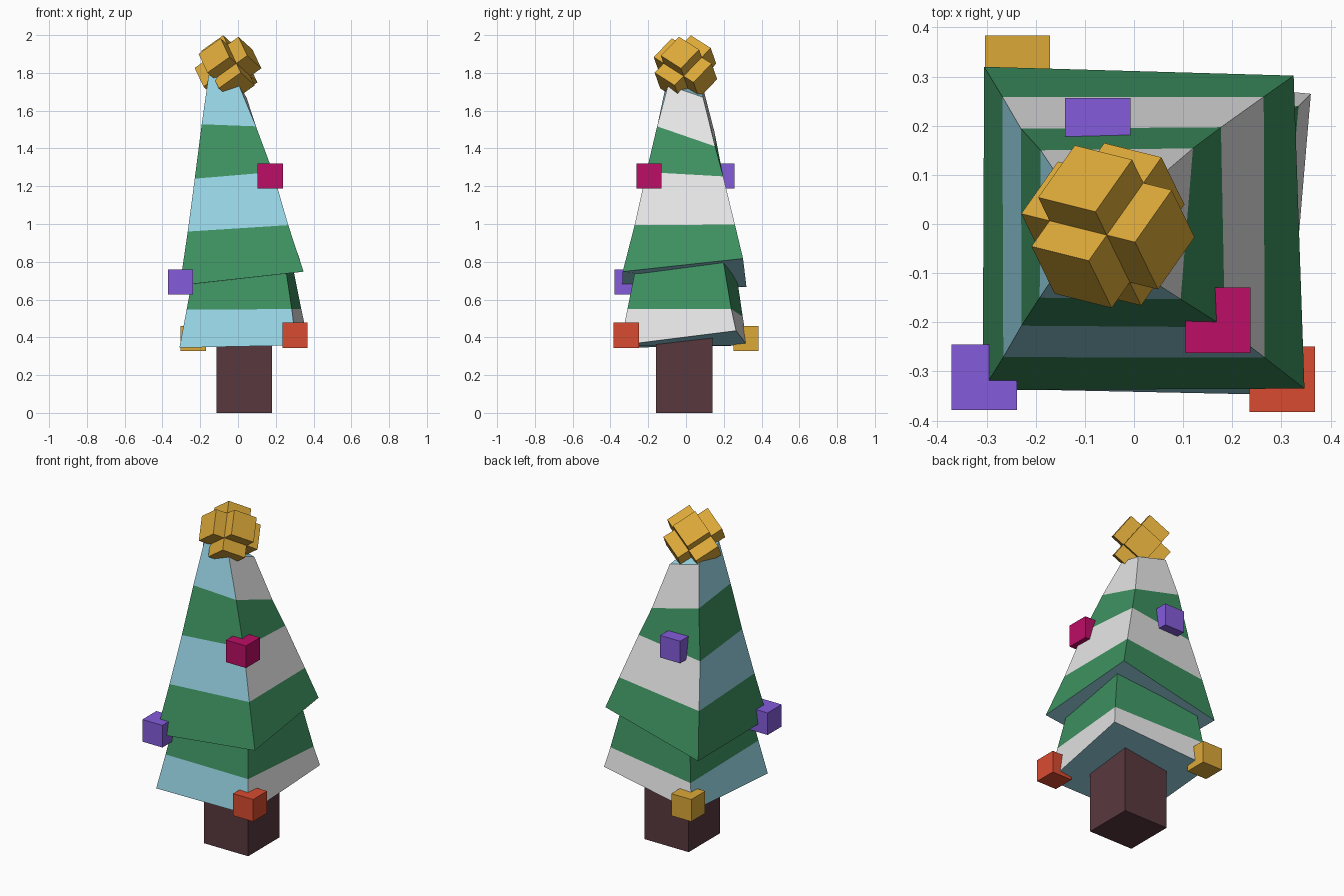
import bpy, bmesh
from mathutils import Vector, Matrix

if "Cube" in bpy.data.objects:
    bpy.data.objects.remove(bpy.data.objects["Cube"])


def lin(c):
    c /= 255
    return c / 12.92 if c <= 0.04045 else ((c + 0.055) / 1.055) ** 2.4


def mat(name, r, g, b):
    m = bpy.data.materials.new(name)
    m.diffuse_color = (lin(r), lin(g), lin(b), 1)
    m.use_nodes = True
    m.node_tree.nodes["Principled BSDF"].inputs["Base Color"].default_value = m.diffuse_color
    return m


BLUE = mat("pale_blue", 152, 214, 230)
WHITE = mat("snow_white", 234, 234, 234)
GREEN = mat("pine_green", 62, 146, 97)
BROWN = mat("bark_brown", 89, 57, 63)
GOLD = mat("gold", 220, 169, 57)
RED = mat("red", 217, 75, 48)
PURPLE = mat("purple", 132, 92, 219)
PINK = mat("magenta", 188, 14, 102)


def finish(name, bm, mats):
    bmesh.ops.recalc_face_normals(bm, faces=bm.faces)
    me = bpy.data.meshes.new(name)
    bm.to_mesh(me)
    bm.free()
    for m in mats:
        me.materials.append(m)
    ob = bpy.data.objects.new(name, me)
    bpy.context.collection.objects.link(ob)
    return ob


def box(name, centre, size, m, rot=Matrix.Identity(4)):
    bm = bmesh.new()
    bmesh.ops.create_cube(bm, size=1, matrix=Matrix.Translation(centre) @ rot @ Matrix.Diagonal((*size, 1)))
    return finish(name, bm, [m])


def tier(name, rings, first_green):
    """Crooked four-sided cone; ring corners run front-left, front-right, back-right, back-left."""
    bm = bmesh.new()
    rows = [[bm.verts.new(p) for p in ring] for ring in rings]
    for k in range(len(rows) - 1):
        for i in range(4):
            j = (i + 1) % 4
            f = bm.faces.new((rows[k][i], rows[k][j], rows[k + 1][j], rows[k + 1][i]))
            green = (k % 2 == 0) == first_green
            # front and left stripes are blue, right and back stripes white
            f.material_index = 2 if green else (0 if i in (0, 3) else 1)
    bm.faces.new(rows[0][::-1])
    bm.faces.new(rows[-1])
    finish(name, bm, [BLUE, WHITE, GREEN])


# trunk
box("trunk", (0.032, -0.01, 0.25), (0.294, 0.298, 0.5), BROWN)

# foliage tiers
tier("lower_tier", [
    [(-0.31, -0.335, 0.345), (0.308, -0.348, 0.358), (0.36, 0.265, 0.435), (-0.265, 0.325, 0.357)],
    [(-0.272, -0.30, 0.546), (0.285, -0.31, 0.55), (0.335, 0.24, 0.55), (-0.24, 0.30, 0.51)],
    [(-0.215, -0.25, 0.85), (0.24, -0.25, 0.85), (0.275, 0.19, 0.85), (-0.20, 0.25, 0.85)],
], False)
tier("upper_tier", [
    [(-0.308, -0.338, 0.675), (0.347, -0.335, 0.748), (0.325, 0.302, 0.817), (-0.305, 0.32, 0.667)],
    [(-0.266, -0.271, 0.96), (0.266, -0.272, 0.994), (0.264, 0.259, 0.997), (-0.268, 0.259, 0.935)],
    [(-0.229, -0.207, 1.24), (0.185, -0.21, 1.275), (0.177, 0.197, 1.252), (-0.23, 0.194, 1.20)],
    [(-0.192, -0.15, 1.528), (0.095, -0.153, 1.517), (0.12, 0.154, 1.411), (-0.19, 0.15, 1.49)],
    [(-0.155, -0.095, 1.79), (0.005, -0.095, 1.735), (0.045, 0.09, 1.671), (-0.15, 0.09, 1.722)],
], True)

# cube ornaments
for name, c, m in [
    ("magenta_ornament", (0.171, -0.196, 1.254), PINK),
    ("left_purple_ornament", (-0.305, -0.312, 0.693), PURPLE),
    ("red_ornament", (0.302, -0.316, 0.411), RED),
    ("gold_ornament", (-0.237, 0.317, 0.394), GOLD),
    ("back_purple_ornament", (-0.074, 0.190, 1.254), PURPLE),
]:
    box(name, c, (0.133,) * 3, m)

# tree topper: three crossed bars on tilted axes
a = Vector((0.8, -0.2, 0.57)).normalized()
b = Vector((0.48, 0.73, -0.48))
b = (b - a * b.dot(a)).normalized()
rot = Matrix((a, b, a.cross(b))).transposed().to_4x4()
for i in range(3):
    size = [0.146] * 3
    size[i] = 0.29
    box("topper_bar_%d" % (i + 1), (-0.053, -0.003, 1.825), size, GOLD, rot)
